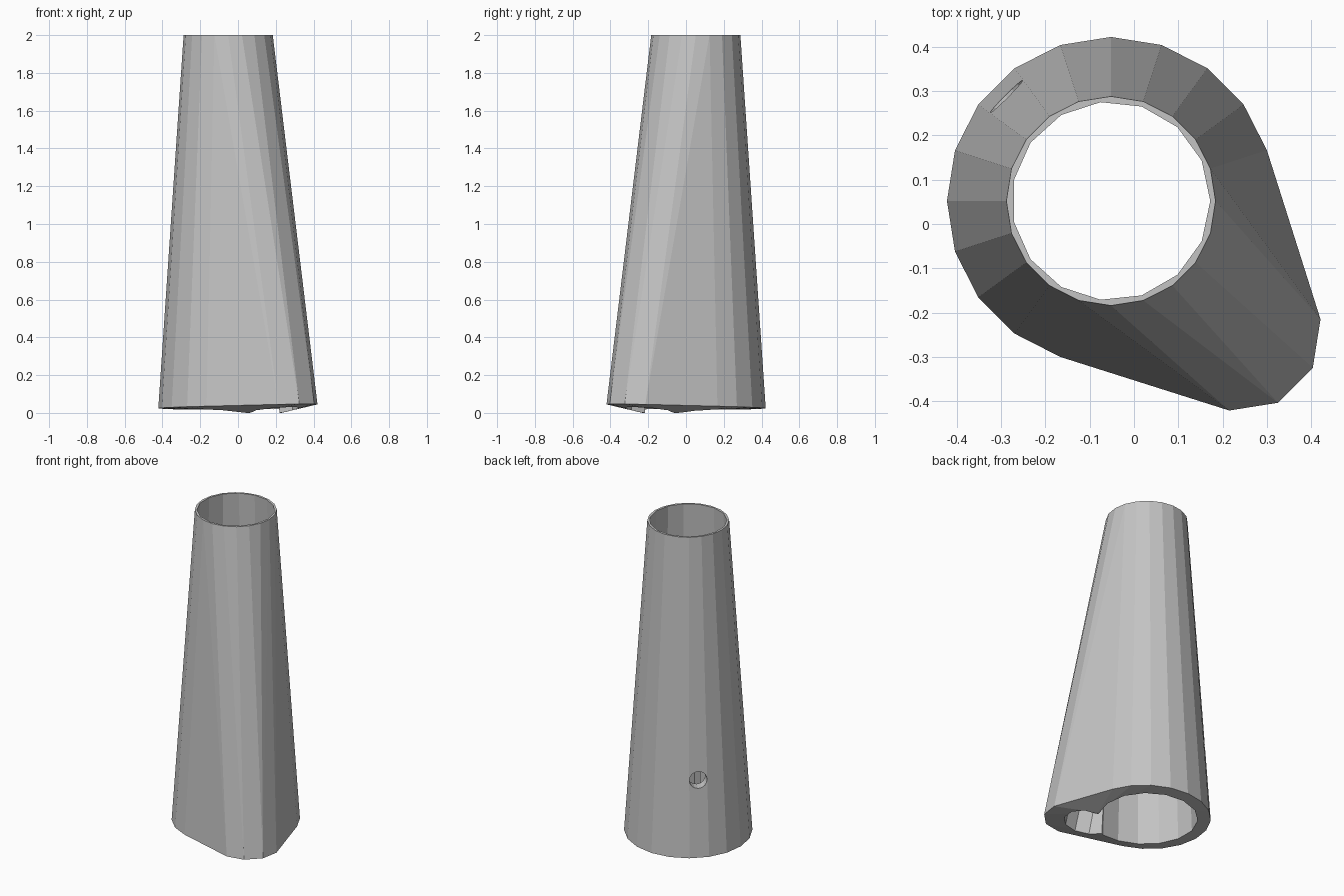
import bpy, bmesh, math
from mathutils import Vector, Matrix

cube = bpy.data.objects.get("Cube")
if cube:
    bpy.data.objects.remove(cube)

AXIS = (-0.052, 0.052)      # centre of the main tube
LOBE = (0.243, -0.243)      # centre of the foot lobe
R2 = math.sqrt(2)

grey = bpy.data.materials.new("warm_grey")
grey.use_nodes = True
colour = (0.55, 0.55, 0.55, 1)
grey.diffuse_color = colour
grey.node_tree.nodes["Principled BSDF"].inputs["Base Color"].default_value = colour


def ring(centre, radius, sides, z, turn=0.0):
    """Regular polygon; z is a height or a function of x and y."""
    pts = []
    for i in range(sides):
        a = math.radians(turn) + 2 * math.pi * i / sides
        x, y = centre[0] + radius * math.cos(a), centre[1] + radius * math.sin(a)
        pts.append(Vector((x, y, z(x, y) if callable(z) else z)))
    return pts


def hull(name, points):
    """Convex solid around the points."""
    bm = bmesh.new()
    for p in points:
        bm.verts.new(p)
    res = bmesh.ops.convex_hull(bm, input=bm.verts[:])
    junk = {g for g in res["geom_interior"] + res["geom_unused"]
            if isinstance(g, bmesh.types.BMVert) and g.is_valid}
    bmesh.ops.delete(bm, geom=list(junk), context="VERTS")
    bmesh.ops.dissolve_limit(bm, angle_limit=math.radians(0.1),
                             verts=bm.verts[:], edges=bm.edges[:])
    bmesh.ops.recalc_face_normals(bm, faces=bm.faces[:])
    mesh = bpy.data.meshes.new(name)
    bm.to_mesh(mesh)
    bm.free()
    mesh.materials.append(grey)
    obj = bpy.data.objects.new(name, mesh)
    bpy.context.collection.objects.link(obj)
    return obj


def sole(x, y):
    """Slightly tilted outer edge of the foot."""
    return 0.033 + 0.027 * (x - y) / R2


# Tapered body: round top, wide round foot and a lobe, with two low sole points
body = hull("tapered_leg",
            ring(AXIS, 0.236, 20, 2.0)
            + ring(AXIS, 0.37, 20, sole)
            + ring(LOBE, 0.18, 10, sole, turn=9)
            + [Vector((0.05, -0.23, 0)), Vector((0.23, -0.05, 0))])

# Main bore, narrowing towards the top
bore = hull("bore_cutter",
            ring(AXIS, 0.299, 15, -0.1) + ring(AXIS, 0.2205, 15, 2.1))

# Lobe pocket, running up into the bore
pocket = hull("pocket_cutter",
              ring((0.207, -0.207), 0.139, 10, -0.1, turn=9)
              + ring((0.0, 0.0), 0.1, 10, 1.6, turn=9))

# Small round hole through the back wall
pin = hull("pin_hole_cutter",
           [p for z in (0.1, 0.5) for p in ring((0, 0), 0.052, 16, z)])
turn = Vector((-1, 1, 0)).to_track_quat("Z", "Y").to_matrix().to_4x4()
pin.data.transform(Matrix.Translation((*AXIS, 0.5)) @ turn)

for cutter in (bore, pocket, pin):
    mod = body.modifiers.new(cutter.name, "BOOLEAN")
    mod.operation = "DIFFERENCE"
    mod.solver = "EXACT"
    mod.object = cutter

# Apply the cuts and remove the cutters
bpy.context.view_layer.update()
cut = bpy.data.meshes.new_from_object(
    body.evaluated_get(bpy.context.evaluated_depsgraph_get()))
body.modifiers.clear()
body.data = cut
for cutter in (bore, pocket, pin):
    bpy.data.objects.remove(cutter)
